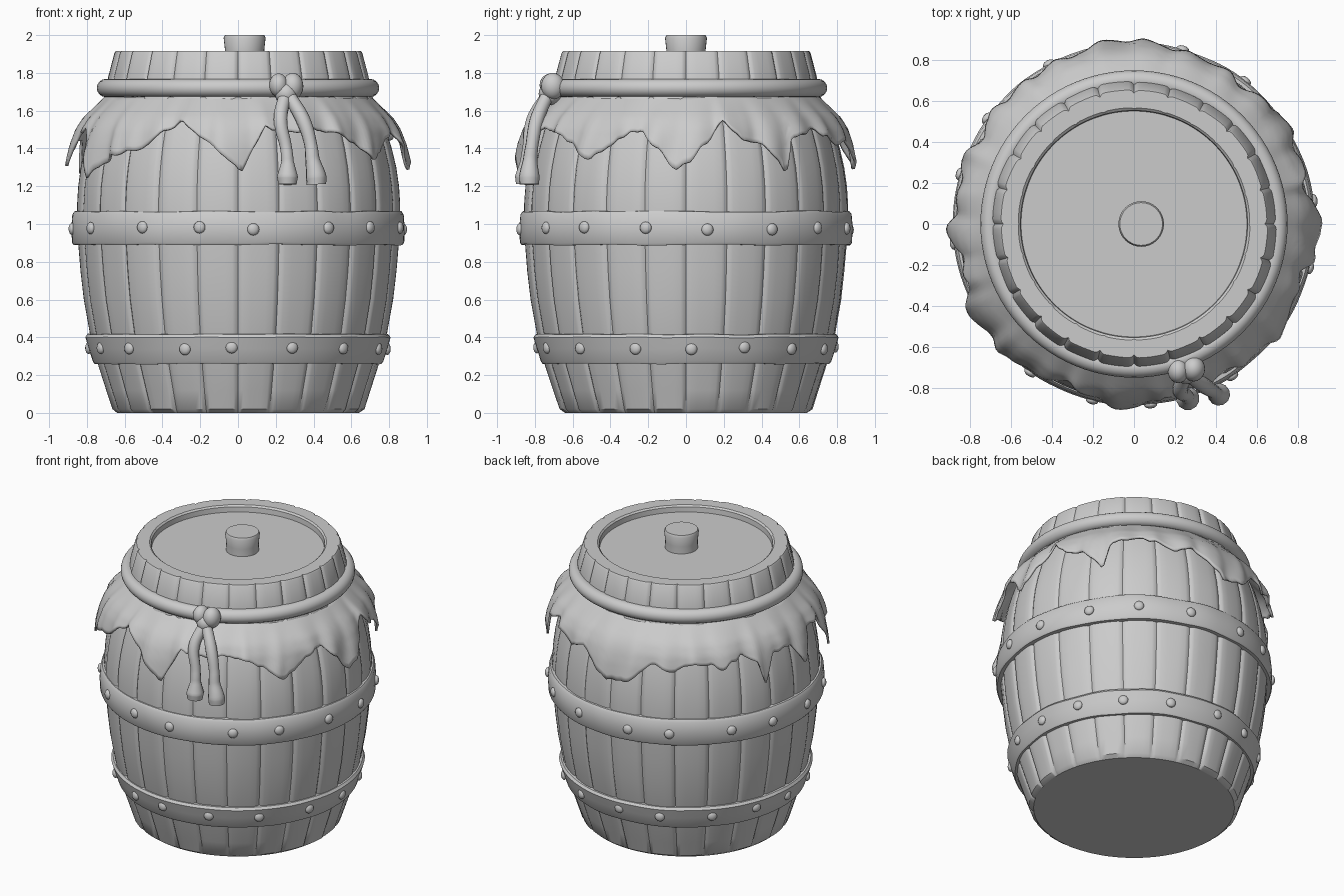
import bpy, bmesh, math, random
from mathutils import Matrix, Vector, noise

if "Cube" in bpy.data.objects:
    bpy.data.objects.remove(bpy.data.objects["Cube"])

random.seed(4)
TAU = math.tau


def interp(pts, x):
    """Linear lookup in a list of (x, y) pairs."""
    for (x0, y0), (x1, y1) in zip(pts, pts[1:]):
        if x <= x1:
            return y0 + (y1 - y0) * max(0, x - x0) / (x1 - x0)
    return pts[-1][1]


def finish(name, bm, angle=40):
    bmesh.ops.recalc_face_normals(bm, faces=bm.faces)
    me = bpy.data.meshes.new(name)
    bm.to_mesh(me)
    bm.free()
    ob = bpy.data.objects.new(name, me)
    bpy.context.collection.objects.link(ob)
    bpy.ops.object.select_all(action='DESELECT')
    bpy.context.view_layer.objects.active = ob
    ob.select_set(True)
    bpy.ops.object.shade_smooth_by_angle(angle=math.radians(angle))
    return ob


def lathe(bm, angles, rows, point, closed=False, caps=False):
    """Sweep rows around z; point(angle, row) gives each position."""
    rings = [[bm.verts.new(point(a, r)) for a in angles] for r in rows]
    n = len(angles)
    pairs = list(zip(rings, rings[1:])) + ([(rings[-1], rings[0])] if closed else [])
    for lo, hi in pairs:
        for i in range(n):
            j = (i + 1) % n
            bm.faces.new((lo[i], lo[j], hi[j], hi[i]))
    if caps:
        bm.faces.new(rings[0])
        bm.faces.new(rings[-1])


def polar(r, a, z):
    return Vector((r * math.cos(a), r * math.sin(a), z))


# Barrel body: staves with grooved seams and a recessed lid
body = [(0, .64), (.02, .667), (.12, .7), (.25, .742), (.42, .787), (.6, .82), (.75, .838),
        (.9, .85), (1.0, .855), (1.1, .855), (1.2, .848), (1.3, .834), (1.4, .812),
        (1.5, .782), (1.6, .74), (1.7, .70), (1.78, .69), (1.905, .657), (1.915, .65)]
STAVES = 24
angles, seam, shift = [], [], []
for s in range(STAVES):
    off = random.uniform(-.004, .004)
    for f, d in ((0, 1), (.07, .25), (.14, 0), (.32, 0), (.5, 0), (.68, 0), (.86, 0), (.93, .25)):
        angles.append(TAU * (s + f) / STAVES)
        seam.append(d)
        shift.append(off * (1 - d))
index = {a: i for i, a in enumerate(angles)}


def stave_point(a, row):
    z, r, groove = row
    i = index[a]
    p = polar(r, a, z)
    wear = .004 * noise.noise(Vector((p.x * 6, p.y * 6, z * 2)))
    return polar(r + (shift[i] + wear - .013 * seam[i]) * groove, a, z)


rows = [(z, r, 1 if z > .01 else 0) for z, r in body]
rows += [(1.915, .565, .3), (1.905, .553, 0), (1.87, .55, 0)]
bm = bmesh.new()
lathe(bm, angles, rows, stave_point, caps=True)
finish("barrel_body", bm, 35)

# Lid knob, a little off centre
bm = bmesh.new()
lathe(bm, [TAU * i / 32 for i in range(32)],
      [(.105, 1.86), (.104, 1.92), (.111, 1.985), (.104, 2.0)],
      lambda a, p: polar(p[0], a, p[1]) + Vector((.035, 0, 0)), caps=True)
finish("lid_knob", bm)


# Metal hoops with hammered rivets
def hoop(name, z0, z1, r0, rm, r1, rivet_z, phase):
    bm = bmesh.new()
    prof = [(r0 - .05, z0), (r0 - .008, z0), (r0, z0 + .012), (rm, (z0 + z1) / 2),
            (r1, z1 - .02), (r1 - .012, z1 - .004), (r1 - .06, z1)]

    def pt(a, p):
        k = noise.noise(Vector((math.cos(a) * 4, math.sin(a) * 4, p[1] * 5)))
        return polar(p[0] + .005 * k, a, p[1] + .006 * k)
    lathe(bm, [TAU * i / 128 for i in range(128)], prof, pt, closed=True)
    finish(name, bm, 45)
    bm = bmesh.new()
    for i in range(16):
        a = TAU * (i + phase + random.uniform(-.12, .12)) / 16
        m = (Matrix.Translation(polar(rm, a, rivet_z + random.uniform(-.008, .008)))
             @ Matrix.Rotation(a, 4, 'Z') @ Matrix.Diagonal((.6, 1, 1, 1)))
        bmesh.ops.create_uvsphere(bm, u_segments=12, v_segments=8, radius=.032, matrix=m)
    finish(name + "_rivets", bm, 60)


hoop("lower_hoop", .26, .42, .768, .79, .808, .345, 0)
hoop("middle_hoop", .89, 1.07, .88, .883, .876, .975, .35)

# Ragged cloth skirt: (angle in degrees, height of the torn edge)
edge = [(-151, 1.25), (-138, 1.37), (-126, 1.4), (-112, 1.55), (-103, 1.47), (-89, 1.28),
        (-80, 1.52), (-70, 1.48), (-58, 1.5), (-48, 1.45), (-35, 1.34), (-25, 1.45), (-16, 1.5),
        (-3, 1.28), (7, 1.42), (13, 1.55), (20, 1.45), (28, 1.42), (37, 1.28), (40, 1.45),
        (52, 1.5), (60, 1.46), (68, 1.42), (76, 1.47), (90, 1.29), (103, 1.33), (110, 1.45),
        (120, 1.4), (128, 1.46), (140, 1.42), (150, 1.48), (156, 1.42), (160, 1.27),
        (165, 1.45), (176, 1.45), (182, 1.29), (190, 1.48), (200, 1.5), (209, 1.25)]
drape = [(1.25, .885), (1.33, .88), (1.42, .868), (1.5, .845), (1.56, .81), (1.62, .75), (1.68, .69)]


def cloth_point(a, t):
    deg = math.degrees(a)
    torn = interp(edge, deg) + .022 * noise.noise(Vector((math.cos(a) * 16, math.sin(a) * 16, 0)))
    z = 1.68 + (torn - 1.68) * t
    fold = noise.noise(Vector((math.cos(a) * 5, math.sin(a) * 5, z * 2)))
    ripple = .012 * math.sin(a * 26 + 3 * fold)
    return polar(interp(drape, z) + t * (.028 * fold + ripple + .006), a, z)


bm = bmesh.new()
lathe(bm, [math.radians(-151 + 360 * i / 300) for i in range(300)],
      [i / 12 for i in range(13)], cloth_point)
cloth = finish("cloth_skirt", bm, 60)
sol = cloth.modifiers.new("thickness", 'SOLIDIFY')
sol.thickness = .014
sol.offset = 0

# Rope around the neck
bpy.ops.mesh.primitive_torus_add(major_radius=.70, minor_radius=.048, major_segments=96,
                                 minor_segments=16, location=(0, 0, 1.72))
rope = bpy.context.object
rope.name = "neck_rope"
bpy.ops.object.shade_smooth()

# Knot: two lobes and a crossing wrap
bm = bmesh.new()
for pos, size in (((.215, -.715, 1.735), (.05, .06, .062)), ((.29, -.705, 1.73), (.056, .062, .07)),
                  ((.255, -.72, 1.69), (.06, .06, .06))):
    bmesh.ops.create_uvsphere(bm, u_segments=20, v_segments=14, radius=1,
                              matrix=Matrix.Translation(pos) @ Matrix.Diagonal((*size, 1)))
finish("rope_knot", bm, 60)


# Rope tails that swell into tassel ends
def tail(name, pts):
    cu = bpy.data.curves.new(name, 'CURVE')
    cu.dimensions = '3D'
    cu.bevel_depth = 1
    cu.bevel_resolution = 4
    cu.resolution_u = 6
    cu.use_fill_caps = True
    sp = cu.splines.new('BEZIER')
    sp.bezier_points.add(len(pts) - 1)
    for bp, (x, y, z, r) in zip(sp.bezier_points, pts):
        bp.co = (x, y, z)
        bp.radius = r
        bp.handle_left_type = bp.handle_right_type = 'AUTO'
    sp.use_smooth = True
    bpy.context.collection.objects.link(bpy.data.objects.new(name, cu))


tail("rope_tail_left", [(.25, -.735, 1.68, .035), (.225, -.81, 1.55, .037), (.255, -.835, 1.4, .032),
                        (.262, -.845, 1.33, .034), (.262, -.85, 1.25, .057), (.262, -.852, 1.21, .05)])
tail("rope_tail_right", [(.27, -.735, 1.68, .035), (.345, -.79, 1.55, .038), (.385, -.815, 1.42, .034),
                         (.395, -.825, 1.34, .038), (.413, -.83, 1.25, .055), (.415, -.83, 1.21, .052)])
